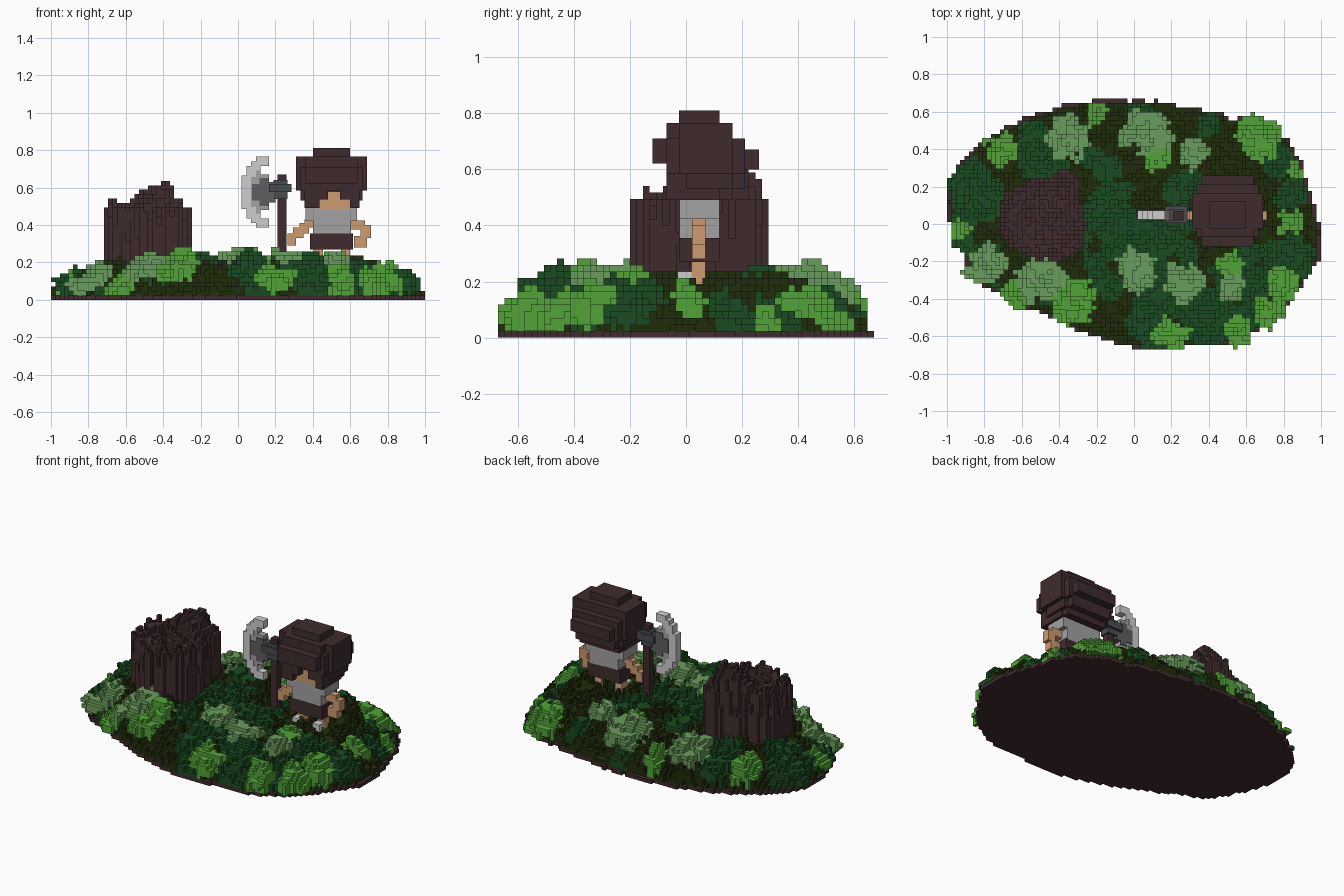
import bpy, math, random
from mathutils import Vector, noise

if "Cube" in bpy.data.objects:
    bpy.data.objects.remove(bpy.data.objects["Cube"])

random.seed(4)
V = 2 / 85                      # voxel edge
X0, Y0, NX, NY = -1.0, -28.5 * V, 85, 57


def material(name, rgb):
    m = bpy.data.materials.new(name)
    lin = [((c / 255 + 0.055) / 1.055) ** 2.4 if c > 10 else c / 255 / 12.92 for c in rgb]
    m.diffuse_color = (*lin, 1)
    m.use_nodes = True
    m.node_tree.nodes["Principled BSDF"].inputs["Base Color"].default_value = m.diffuse_color
    return m


OLIVE = material("dark olive grass", (32, 44, 10))
DARK = material("deep green leaves", (26, 74, 33))
BRIGHT = material("bright green leaves", (82, 163, 56))
SAGE = material("sage green leaves", (106, 157, 92))
BROWN = material("dark brown", (63, 43, 45))
SKIN = material("skin", (205, 155, 112))
GREY = material("mid grey", (162, 162, 162))
LIGHT = material("light grey", (206, 206, 206))
STEEL = material("dark grey", (94, 94, 94))
SLATE = material("slate", (72, 75, 80))


def make_object(name, verts, faces, mats, index):
    me = bpy.data.meshes.new(name)
    me.from_pydata(verts, [], faces)
    for m in mats:
        me.materials.append(m)
    me.polygons.foreach_set("material_index", index)
    me.update()
    ob = bpy.data.objects.new(name, me)
    bpy.context.collection.objects.link(ob)


SIDES = [((1, 0, 0), [(1, 0, 0), (1, 1, 0), (1, 1, 1), (1, 0, 1)]),
         ((-1, 0, 0), [(0, 0, 0), (0, 0, 1), (0, 1, 1), (0, 1, 0)]),
         ((0, 1, 0), [(0, 1, 0), (0, 1, 1), (1, 1, 1), (1, 1, 0)]),
         ((0, -1, 0), [(0, 0, 0), (1, 0, 0), (1, 0, 1), (0, 0, 1)]),
         ((0, 0, 1), [(0, 0, 1), (1, 0, 1), (1, 1, 1), (0, 1, 1)]),
         ((0, 0, -1), [(0, 0, 0), (0, 1, 0), (1, 1, 0), (1, 0, 0)])]


def voxel_object(name, cells, solid):
    """Mesh of the exposed faces of a {cell: material} grid."""
    ids, faces, index, mats = {}, [], [], []
    for (i, j, k), m in cells.items():
        if m not in mats:
            mats.append(m)
        for (a, b, c), quad in SIDES:
            if (i + a, j + b, k + c) not in solid:
                faces.append([ids.setdefault((i + p, j + q, k + r), len(ids)) for p, q, r in quad])
                index.append(mats.index(m))
    verts = [(X0 + i * V, Y0 + j * V, k * V) for i, j, k in ids]
    make_object(name, verts, faces, mats, index)


def boxes(name, mat, items):
    """Blocks given as (x0, x1, y0, y1, z0, z1)."""
    verts, faces = [], []
    for x0, x1, y0, y1, z0, z1 in items:
        n = len(verts)
        verts += [((x0, x1)[p], (y0, y1)[q], (z0, z1)[r]) for p in (0, 1) for q in (0, 1) for r in (0, 1)]
        faces += [[n + p * 4 + q * 2 + r for p, q, r in quad] for _, quad in SIDES]
    make_object(name, verts, faces, [mat], [0] * len(faces))


def polar(points, cx, cy):
    """Distance function: 0 at the centre, 1 on the outline."""
    pts = sorted((math.atan2(y - cy, x - cx), math.hypot(x - cx, y - cy)) for x, y in points)
    pts = [(pts[-1][0] - math.tau, pts[-1][1])] + pts + [(pts[0][0] + math.tau, pts[0][1])]

    def dist(x, y):
        a, r = math.atan2(y - cy, x - cx), math.hypot(x - cx, y - cy)
        for (a0, r0), (a1, r1) in zip(pts, pts[1:]):
            if a0 <= a <= a1:
                return r / (r0 + (r1 - r0) * (a - a0) / (a1 - a0))
        return 9
    return dist


def rough(x, y, z, s):
    return noise.noise(Vector((x * s + 3.3, y * s + 7.1, z * s + 1.7)))


island = polar([(-1.0, .12), (-.97, .25), (-.88, .37), (-.7, .5), (-.5, .59), (-.3, .64), (0, .65), (.25, .63),
                (.5, .57), (.7, .52), (.83, .45), (.9, .28), (.95, .1), (1.0, -.05), (.98, -.18), (.86, -.38),
                (.75, -.5), (.58, -.62), (.3, -.65), (0, -.66), (-.2, -.6), (-.42, -.5), (-.65, -.39),
                (-.83, -.31), (-.92, -.15), (-.98, 0)], 0, 0)
trunk = polar([(-.71, .05), (-.69, .17), (-.6, .2), (-.46, .25), (-.38, .3), (-.31, .26), (-.29, .1),
               (-.29, -.15), (-.4, -.19), (-.6, -.15), (-.7, -.08)], -.5, .04)

# deep green carpet patches on the mound: x, y, radius
patches = [(-.86, .17, .19), (-.47, .37, .14), (-.13, .0, .2), (.1, -.1, .2), (.4, -.5, .22), (.14, -.42, .16),
           (.78, -.28, .17), (.02, .6, .08), (.24, .2, .11), (-.85, -.22, .12), (-.12, -.3, .09), (.78, .36, .1),
           (-.42, -.36, .11), (.6, -.15, .08), (-.2, .36, .07), (.88, .14, .1), (-.93, .0, .1), (.1, -.6, .1),
           (.6, -.5, .12)]
# leafy bushes: x, y, radius
sage = [(-.35, .46, .11), (.07, .48, .12), (.31, .38, .075), (-.78, -.22, .105), (-.5, -.3, .12),
        (.02, -.24, .105), (.27, -.32, .105), (.53, -.35, .07)]
bright = [(-.71, .4, .085), (.66, .46, .12), (.12, .36, .07), (-.2, .59, .06), (.84, 0, .065), (-.31, -.41, .12),
          (.2, -.58, .095), (.72, -.47, .08), (.8, -.32, .085), (.52, -.2, .065), (-.62, -.37, .08), (.56, -.57, .08),
          (-.92, -.03, .05), (.86, .3, .05)]
dark_bush = [(-.92, .2, .1), (-.55, .48, .08), (.05, -.5, .09), (.88, -.2, .09), (.4, .52, .06),
             (-.15, .3, .07), (.4, -.5, .09), (-.88, -.1, .07)]


def ground(x, y):
    d = island(x, y)
    return .035 + .165 * min(1, max(0, 1 - d) / .29) ** .78 + .03 * rough(x, y, 0, 7)


base, mound, stump, leaves = {}, {}, {}, {}
for i in range(NX):
    for j in range(NY):
        x, y = X0 + (i + .5) * V, Y0 + (j + .5) * V
        d = island(x, y)
        # brown base plate and grassy mound
        if d <= 1.005 + .02 * rough(x, y, 0, 20):
            base[i, j, 0] = BROWN
            green = any(math.hypot(x - a, y - b) < r * (1 + .9 * rough(x, y, 0, 9)) for a, b, r in patches)
            top = round(ground(x, y) / V) + random.choice((0, 0, 0, 1, -1))
            if d < .99:
                for k in range(1, max(2, top)):
                    mound[i, j, k] = DARK if green else OLIVE
        # broken tree stump made of upright splinters
        t = trunk(x, y) + .07 * rough(x, y, 0, 25)
        if t <= 1.0:
            h = .485 + .16 * math.exp(-((x + .43) ** 2 + (y - .15) ** 2) / .013) + .07 * rough(x, y, 0, 22)
            h += .02 if x < -.6 else 0
            if t < .55:
                h -= .05
            if t > .86:
                h = min(h, .5) - random.choice((0, 0, .05, .1, .15))
            for k in range(2, round(h / V)):
                stump[i, j, k] = BROWN

# bushes: ragged flattened balls of leaf blocks
for mat, group in ((DARK, dark_bush), (BRIGHT, bright), (SAGE, sage)):
    for cx, cy, r in group:
        cz = ground(cx, cy)
        rz = .05 + .13 * r
        for i in range(NX):
            for j in range(NY):
                x, y = X0 + (i + .5) * V, Y0 + (j + .5) * V
                if math.hypot(x - cx, y - cy) > r * 1.5:
                    continue
                for k in range(1, 12):
                    z = (k + .5) * V
                    lift = max(-.5 * rz, min(.5 * rz, ground(x, y) - cz))     # lean with the slope
                    q = ((x - cx) ** 2 + (y - cy) ** 2) / r ** 2 + ((z - cz - lift) / rz) ** 2
                    if q + 1.3 * rough(x, y, z, 14) + random.uniform(-.1, .1) < 1.05 and (i, j, k) not in stump:
                        mound.pop((i, j, k), None)
                        leaves[i, j, k] = mat

solid = set(base) | set(mound) | set(stump) | set(leaves)
for name, cells in (("base_plate", base), ("grass_mound", mound), ("tree_stump", stump), ("bushes", leaves)):
    voxel_object(name, cells, solid)

# hair: stacked blocks with a visor, an opening for the face and a back that tapers downwards
boxes("hair", BROWN, [
    (.40, .60, -.025, .12, .76, .81), (.36, .64, -.07, .165, .70, .765), (.31, .69, -.025, .165, .585, .765),
    (.36, .64, -.12, .21, .62, .71), (.335, .665, -.07, .21, .585, .71), (.36, .64, -.07, .26, .60, .67),
    (.335, .665, 0, .165, .53, .60), (.36, .64, .08, .21, .53, .61), (.36, .64, .08, .165, .49, .60),
    (.355, .435, -.07, .12, .49, .60), (.60, .65, -.07, .12, .49, .60),
    (.43, .48, -.07, 0, .535, .60), (.545, .605, -.07, 0, .535, .60)])
boxes("face", SKIN, [(.435, .60, -.025, .11, .48, .535), (.48, .545, -.025, .10, .53, .58)])
boxes("shirt", GREY, [(.36, .635, -.024, .12, .425, .49), (.40, .605, -.024, .12, .35, .43)])
boxes("skirt", BROWN, [(.385, .615, -.025, .12, .27, .355)])
boxes("legs", SKIN, [(.405, .455, .02, .07, .19, .275), (.55, .60, .02, .07, .19, .275)])
boxes("feet", LIGHT, [(.405, .455, -.03, .07, .19, .235), (.55, .60, -.03, .07, .19, .235)])
boxes("left_arm", SKIN, [(x0, x1, .022, .07, z0, z1) for x0, x1, z0, z1 in (
    (.355, .41, .385, .43), (.33, .38, .355, .41), (.295, .35, .33, .385), (.265, .31, .29, .355))])
boxes("right_arm", SKIN, [(x0, x1, .022, .07, z0, z1) for x0, x1, z0, z1 in (
    (.60, .68, .375, .425), (.655, .71, .33, .40), (.62, .69, .28, .34))])

# axe planted in the ground, head mirrored about its middle height
boxes("axe_handle", BROWN, [(.212, .258, .025, .07, .17, .67)])
boxes("axe_socket", SLATE, [(.165, .285, .005, .095, .575, .62), (.19, .265, .015, .08, .54, .64)])


def axe_part(name, mat, y0, y1, rows):
    boxes(name, mat, [(x0, x1, y0, y1, *zz) for x0, x1, z0, z1 in rows
                      for zz in ((z0, z1), (1.15 - z1, 1.15 - z0))])


axe_part("axe_edge", LIGHT, .024, .071, [(.02, .07, .575, .665), (.045, .095, .655, .715),
                                         (.07, .12, .69, .74), (.095, .165, .715, .765)])
axe_part("axe_blade", GREY, .025, .07, [(.07, .12, .575, .69), (.095, .165, .62, .67)])
axe_part("axe_cheek", STEEL, .02, .075, [(.075, .165, .575, .62), (.115, .165, .575, .65), (.16, .20, .575, .63)])
